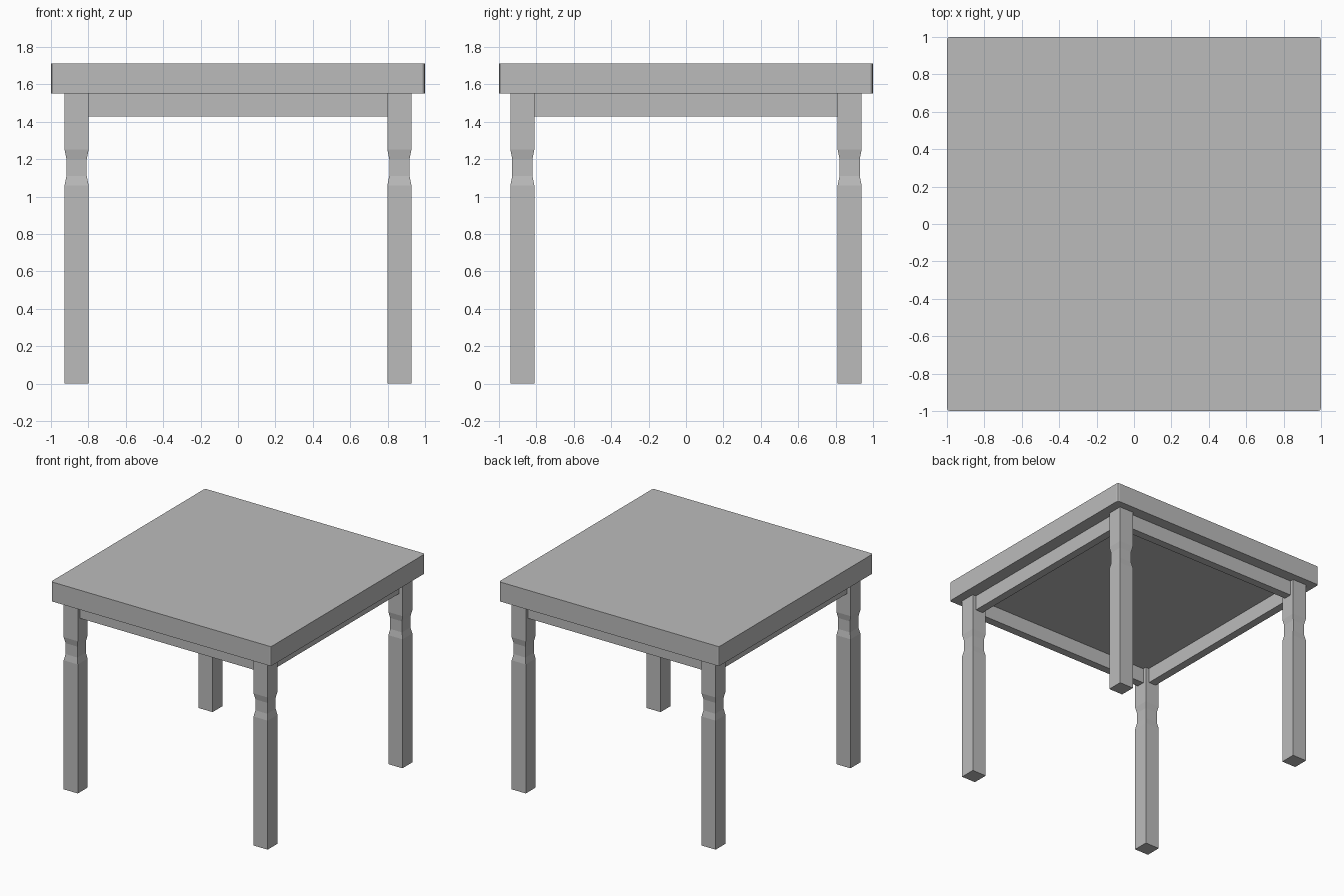
import bpy, bmesh

cube = bpy.data.objects.get("Cube")
if cube:
    bpy.data.objects.remove(cube, do_unlink=True)

# Single plain grey finish
grey = bpy.data.materials.new("plain_grey")
grey.use_nodes = True
colour = (0.5, 0.5, 0.5, 1)
grey.diffuse_color = colour
grey.node_tree.nodes["Principled BSDF"].inputs["Base Color"].default_value = colour

TOP_Z, UNDER_Z, APRON_Z = 1.71, 1.55, 1.427
LEG_X, LEG_Y, HALF = 0.863, 0.875, 0.064
APRON_T = 0.066


def finish(name, bm):
    bmesh.ops.recalc_face_normals(bm, faces=bm.faces)
    mesh = bpy.data.meshes.new(name)
    bm.to_mesh(mesh)
    bm.free()
    mesh.materials.append(grey)
    obj = bpy.data.objects.new(name, mesh)
    bpy.context.collection.objects.link(obj)
    return obj


def box(name, x, y, z0, z1, sx, sy, corner=0):
    bm = bmesh.new()
    bmesh.ops.create_cube(bm, size=1)
    for v in bm.verts:
        v.co = (x + v.co.x * sx, y + v.co.y * sy, z0 + (v.co.z + 0.5) * (z1 - z0))
    if corner:
        upright = [e for e in bm.edges if abs(e.verts[0].co.z - e.verts[1].co.z) > 0.01]
        bmesh.ops.bevel(bm, geom=upright, offset=corner, segments=2,
                        profile=0.5, affect='EDGES')
    return finish(name, bm)


def leg(name, x, y):
    # Square section stacked through a pinched neck
    profile = [(0, HALF), (1.06, HALF), (1.11, 0.054), (1.2, 0.054),
               (1.25, HALF), (UNDER_Z, HALF)]
    bm = bmesh.new()
    rings = [[bm.verts.new((x + sx * r, y + sy * r, z))
              for sx, sy in ((-1, -1), (1, -1), (1, 1), (-1, 1))]
             for z, r in profile]
    for low, high in zip(rings, rings[1:]):
        for i in range(4):
            j = (i + 1) % 4
            bm.faces.new((low[i], low[j], high[j], high[i]))
    bm.faces.new(rings[0])
    bm.faces.new(rings[-1])
    return finish(name, bm)


# Thick top with softened upright corners
box("table_top", 0, 0, UNDER_Z, TOP_Z, 2, 2, corner=0.016)

# Legs
for sy, end in ((-1, "front"), (1, "back")):
    for sx, side in ((1, "left"), (-1, "right")):
        leg(f"{end}_{side}_leg", sx * LEG_X, sy * LEG_Y)

# Apron rails between the legs
for s, end, side in ((-1, "front", "right"), (1, "back", "left")):
    box(f"{end}_apron", 0, s * LEG_Y, APRON_Z, UNDER_Z, 2 * (LEG_X - HALF), APRON_T)
    box(f"{side}_apron", s * LEG_X, 0, APRON_Z, UNDER_Z, APRON_T, 2 * (LEG_Y - HALF))
